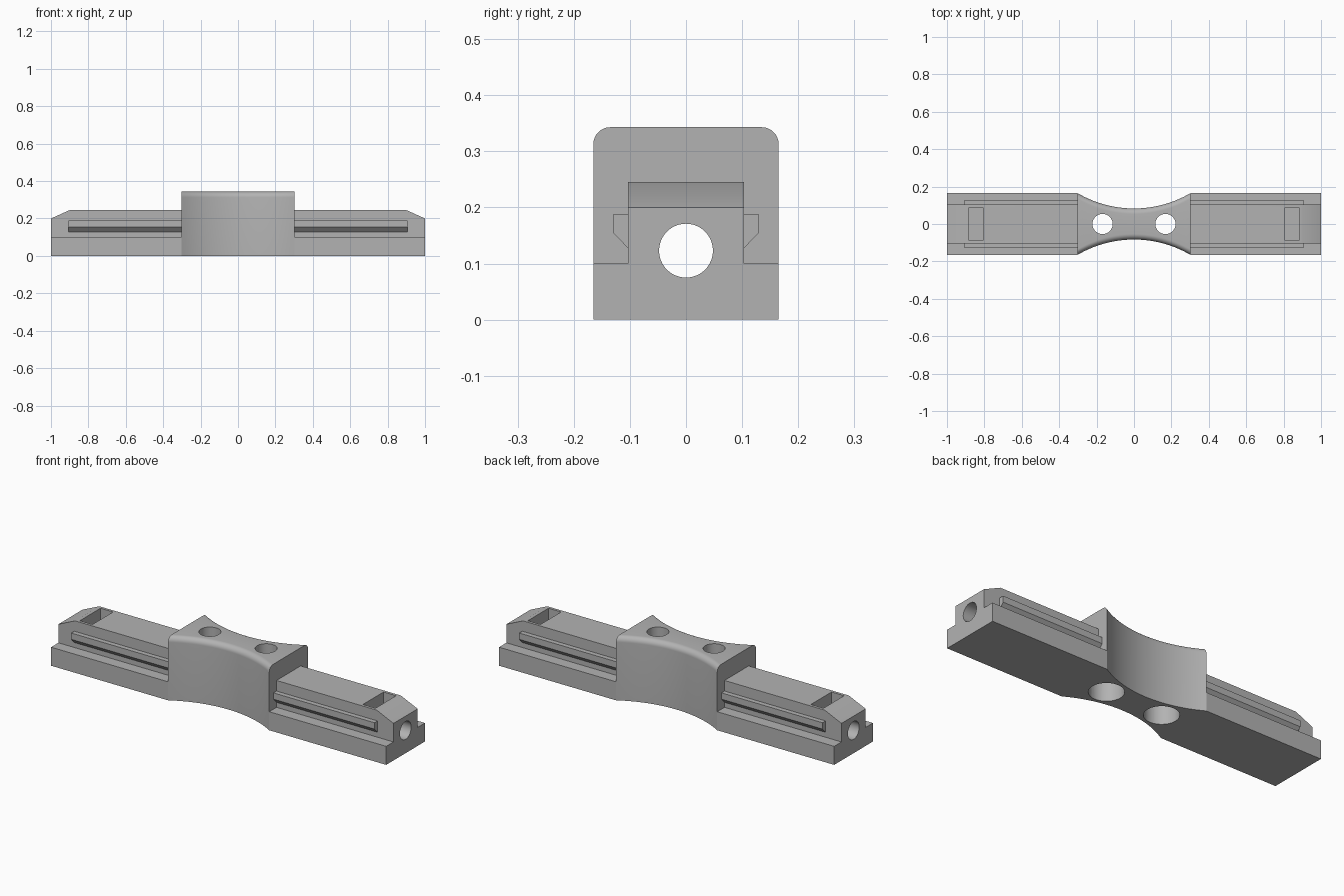
import bpy
import bmesh
from math import cos, sin, pi, sqrt

cube = bpy.data.objects.get("Cube")
if cube:
    bpy.data.objects.remove(cube, do_unlink=True)

GREY = (0.45, 0.45, 0.45, 1)
mat = bpy.data.materials.new("plain grey")
mat.use_nodes = True
mat.diffuse_color = GREY
mat.node_tree.nodes["Principled BSDF"].inputs["Base Color"].default_value = GREY


def finish(bm, name):
    bmesh.ops.recalc_face_normals(bm, faces=bm.faces)
    mesh = bpy.data.meshes.new(name)
    bm.to_mesh(mesh)
    bm.free()
    mesh.materials.append(mat)
    obj = bpy.data.objects.new(name, mesh)
    bpy.context.collection.objects.link(obj)
    return obj


def loft(name, sections):
    """Skin a list of (x, [(y, z), ...]) sections and cap both ends."""
    bm = bmesh.new()
    rings = [[bm.verts.new((x, y, z)) for y, z in pts] for x, pts in sections]
    n = len(rings[0])
    for a, b in zip(rings, rings[1:]):
        for i in range(n):
            j = (i + 1) % n
            bm.faces.new((a[i], a[j], b[j], b[i]))
    bm.faces.new(rings[0])
    bm.faces.new(rings[-1])
    return finish(bm, name)


def circle(cx, cy, r, n=48):
    return [(cx + r * cos(2 * pi * i / n), cy + r * sin(2 * pi * i / n)) for i in range(n)]


def box(name, x0, x1, y, z0, z1):
    rect = [(-y, z0), (y, z0), (y, z1), (-y, z1)]
    return loft(name, [(x0, rect), (x1, rect)])


def upright_cylinder(name, x, r, z0, z1):
    obj = loft(name, [(z, circle(0, 0, r)) for z in (z0, z1)])
    for v in obj.data.vertices:
        h, a, b = v.co
        v.co = (x + a, b, h)
    return obj


def cut(obj, cutters):
    bpy.context.view_layer.objects.active = obj
    for cutter in cutters:
        cutter.hide_render = True
        mod = obj.modifiers.new("cut", 'BOOLEAN')
        mod.operation, mod.solver, mod.object = 'DIFFERENCE', 'EXACT', cutter
        bpy.ops.object.modifier_apply(modifier=mod.name)
        bpy.data.objects.remove(cutter, do_unlink=True)


def smooth(obj):
    bpy.ops.object.select_all(action='DESELECT')
    obj.select_set(True)
    bpy.context.view_layer.objects.active = obj
    bpy.ops.object.shade_smooth_by_angle(angle=0.5)


def tunnel():
    bore = circle(0, 0.123, 0.048)
    return loft("bore_cutter", [(-1.1, bore), (1.1, bore)])


# Waisted centre block with rounded top edges
HALF, WIDE, WAIST, TOP, FILLET = 0.302, 0.165, 0.083, 0.343, 0.03
sag = WIDE - WAIST
radius = (HALF ** 2 + sag ** 2) / (2 * sag)


def block_section(x):
    w = WAIST + radius - sqrt(radius ** 2 - x ** 2)
    arc = [(w - FILLET + FILLET * cos(a), TOP - FILLET + FILLET * sin(a))
           for a in (i * pi / 16 for i in range(9))]
    side = [(w, 0)] + arc
    return side + [(-y, z) for y, z in reversed(side)]


STEPS = 32
xs = [HALF * (2 * i / STEPS - 1) for i in range(STEPS + 1)]
block = loft("centre_block", [(x, block_section(x)) for x in xs])

# Bore along the length, plus counterbored upright screw holes
cutters = [tunnel()]
for x in (-0.168, 0.168):
    cutters.append(upright_cylinder("screw_cutter", x, 0.054, -0.1, 0.5))
    cutters.append(upright_cylinder("head_cutter", x, 0.085, -0.1, 0.17))
cut(block, cutters)
smooth(block)

# Stepped arms with sloped tips, nut pockets and undercut side ridges
STEP, CORE = 0.1, 0.103


def arm_section(top):
    side = [(WIDE, 0), (WIDE, STEP), (CORE, STEP), (CORE, top)]
    return side + [(-y, z) for y, z in reversed(side)]


for s, label in ((1, "left"), (-1, "right")):
    arm = loft(label + "_arm", [(s * HALF, arm_section(0.245)),
                                (s * 0.9, arm_section(0.245)),
                                (s * 1.0, arm_section(0.2))])
    pocket = box("pocket_cutter", s * 0.807, s * 0.882, 0.088, 0.04, 0.4)
    cut(arm, [tunnel(), pocket])
    smooth(arm)
    for t, side in ((-1, "front"), (1, "back")):
        ridge = [(t * y, z) for y, z in
                 ((0.098, 0.188), (0.129, 0.188), (0.129, 0.154), (CORE, 0.127), (0.098, 0.127))]
        loft(f"{label}_{side}_ridge", [(s * 0.28, ridge), (s * 0.905, ridge)])
